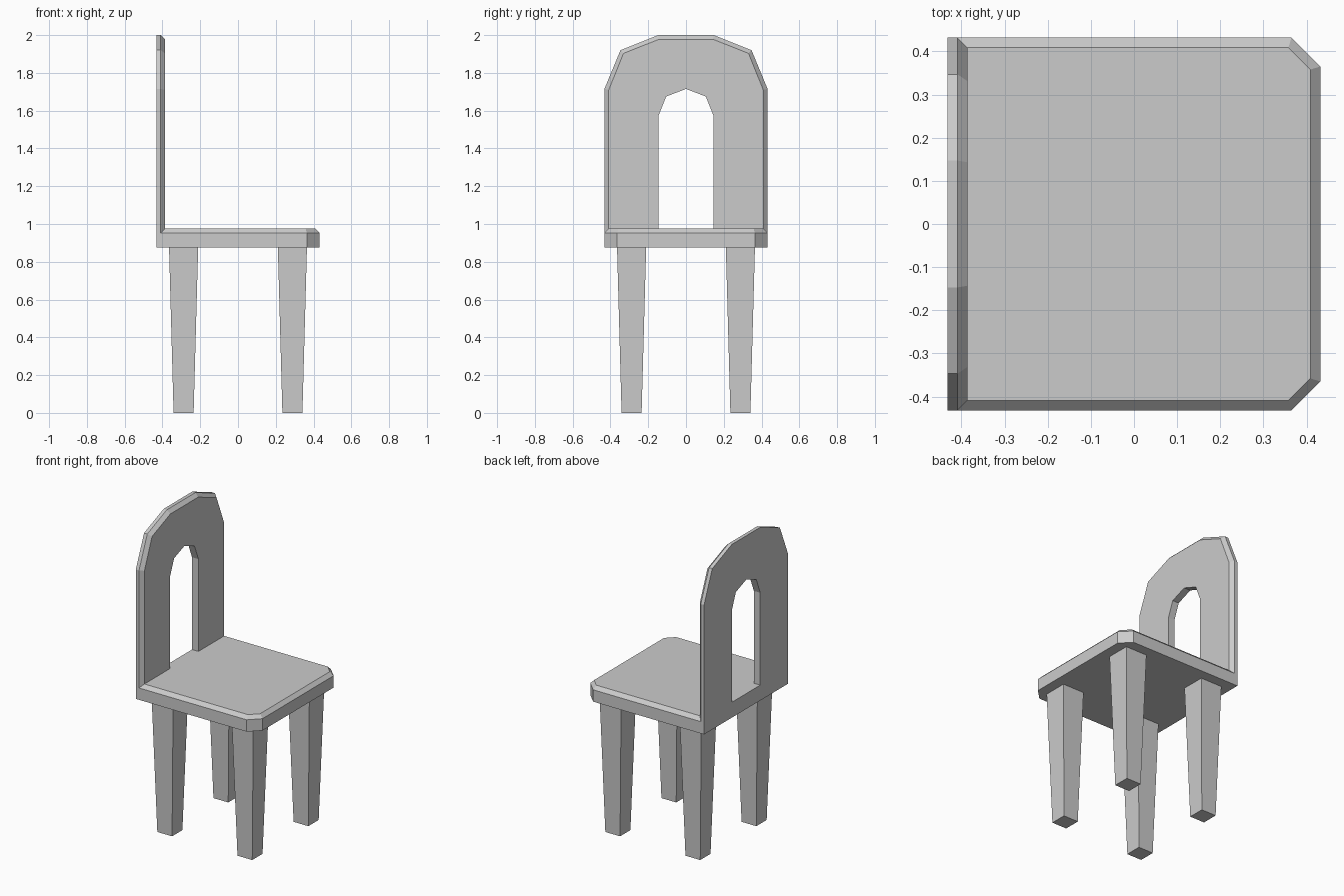
import bpy, bmesh

if "Cube" in bpy.data.objects:
    bpy.data.objects.remove(bpy.data.objects["Cube"])

H = 0.432      # half width of the seat
B = 0.023      # chamfer size


def loft(name, rings):
    """Closed solid joining equal-length rings of points, capped at both ends."""
    bm = bmesh.new()
    loops = [[bm.verts.new(p) for p in ring] for ring in rings]
    n = len(loops[0])
    for a, b in zip(loops, loops[1:]):
        for i in range(n):
            j = (i + 1) % n
            bm.faces.new((a[i], a[j], b[j], b[i]))
    bm.faces.new(loops[0][::-1])
    bm.faces.new(loops[-1])
    bmesh.ops.recalc_face_normals(bm, faces=bm.faces)
    mesh = bpy.data.meshes.new(name)
    bm.to_mesh(mesh)
    bm.free()
    obj = bpy.data.objects.new(name, mesh)
    bpy.context.collection.objects.link(obj)
    return obj


def mirrored(half):
    """Complete a half outline (u, v) by mirroring it across u = 0."""
    return half + [(-u, v) for u, v in reversed(half)]


# Seat: cut front corners, chamfered rim on every side but the back
def seat_ring(inset, corner, z):
    half = [(H - inset, -H), (H - inset, corner), (corner, H - inset)]
    return [(v, u, z) for u, v in mirrored(half)]


loft("seat", [seat_ring(0, 0.365, 0.875),
              seat_ring(0, 0.365, 0.975 - B),
              seat_ring(B, 0.358, 0.975)])

# Backrest: arch with an arched opening, chamfered on the front outer edge
BASE = 0.975 - B
opening = [(0.145, BASE), (0.145, 1.575), (0.105, 1.675), (0, 1.715),
           (-0.105, 1.675), (-0.145, 1.575), (-0.145, BASE)]
outer = mirrored([(H, BASE), (H, 1.715), (0.347, 1.92), (0.147, 2.0)])
inner = mirrored([(H - B, BASE), (H - B, 1.71), (0.331, 1.903), (0.143, 1.978)])


def back_ring(outline, x):
    return [(x, y, z) for y, z in outline + opening[::-1]]


loft("backrest", [back_ring(outer, -H),
                  back_ring(outer, -H + B),
                  back_ring(inner, -H + 2 * B)])


# Legs: square and tapering towards the floor
def square(cx, cy, r, z):
    return [(cx + sx * r, cy + sy * r, z)
            for sx, sy in ((-1, -1), (1, -1), (1, 1), (-1, 1))]


for x_name, cx in (("front", 0.288), ("back", -0.288)):
    for y_name, cy in (("left", 0.288), ("right", -0.288)):
        loft(f"{x_name}_{y_name}_leg",
             [square(cx, cy, 0.053, 0), square(cx, cy, 0.077, 0.875)])
